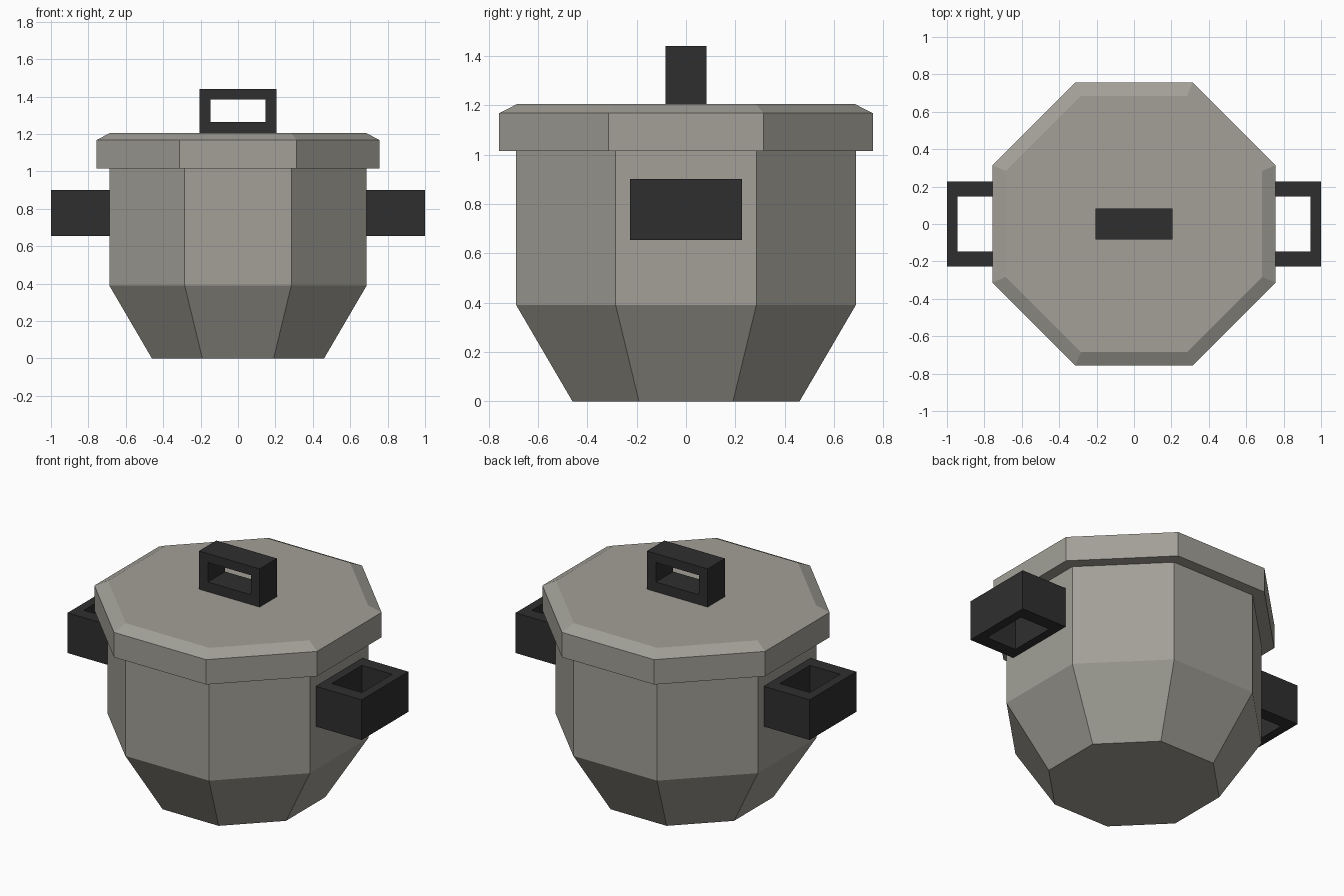
import bpy, bmesh, math
from mathutils import Matrix

cube = bpy.data.objects.get("Cube")
if cube:
    bpy.data.objects.remove(cube, do_unlink=True)


def material(name, rgb):
    mat = bpy.data.materials.new(name)
    mat.use_nodes = True
    mat.diffuse_color = (*rgb, 1)
    mat.node_tree.nodes["Principled BSDF"].inputs["Base Color"].default_value = (*rgb, 1)
    return mat


metal = material("warm_grey_metal", (0.36, 0.35, 0.31))
black = material("black_plastic", (0.028, 0.028, 0.028))


def finish(name, bm, mat):
    bmesh.ops.recalc_face_normals(bm, faces=bm.faces)
    mesh = bpy.data.meshes.new(name)
    bm.to_mesh(mesh)
    bm.free()
    mesh.materials.append(mat)
    obj = bpy.data.objects.new(name, mesh)
    bpy.context.collection.objects.link(obj)
    return obj


def octagon_stack(name, profile, mat):
    """Closed eight-sided solid from (apothem, height) pairs."""
    bm = bmesh.new()
    rings = []
    for apothem, z in profile:
        r = apothem / math.cos(math.pi / 8)
        angles = [math.pi / 8 + i * math.pi / 4 for i in range(8)]
        rings.append([bm.verts.new((r * math.cos(a), r * math.sin(a), z)) for a in angles])
    for low, high in zip(rings, rings[1:]):
        for i in range(8):
            j = (i + 1) % 8
            bm.faces.new((low[i], low[j], high[j], high[i]))
    bm.faces.new(rings[0])
    bm.faces.new(rings[-1])
    return finish(name, bm, mat)


def frame_handle(name, outer, inner, depth, matrix, mat):
    """Rectangular frame in the XY plane, extruded along Z, then placed."""
    bm = bmesh.new()

    def loop(box, z):
        x0, x1, y0, y1 = box
        return [bm.verts.new((x, y, z)) for x, y in ((x0, y0), (x1, y0), (x1, y1), (x0, y1))]

    a, b = loop(outer, depth[0]), loop(outer, depth[1])
    c, d = loop(inner, depth[0]), loop(inner, depth[1])
    for p, q in ((a, b), (b, d), (d, c), (c, a)):
        for i in range(4):
            j = (i + 1) % 4
            bm.faces.new((p[i], p[j], q[j], q[i]))
    bm.transform(matrix)
    return finish(name, bm, mat)


# Pot with tapered base, and overhanging bevelled lid
octagon_stack("pot_body", [(0.46, 0), (0.688, 0.39), (0.688, 1.015)], metal)
octagon_stack("lid", [(0.757, 1.015), (0.757, 1.168), (0.685, 1.205)], metal)

# Side handles
for name, turn in (("left_handle", 0), ("right_handle", math.pi)):
    frame_handle(name, (0.68, 1.0, -0.227, 0.227), (0.74, 0.945, -0.147, 0.147),
                 (0.655, 0.902), Matrix.Rotation(turn, 4, "Z"), black)

# Lid handle, stood upright
frame_handle("lid_handle", (-0.206, 0.206, 1.2, 1.44), (-0.146, 0.146, 1.265, 1.385),
             (-0.084, 0.084), Matrix.Rotation(math.pi / 2, 4, "X"), black)
